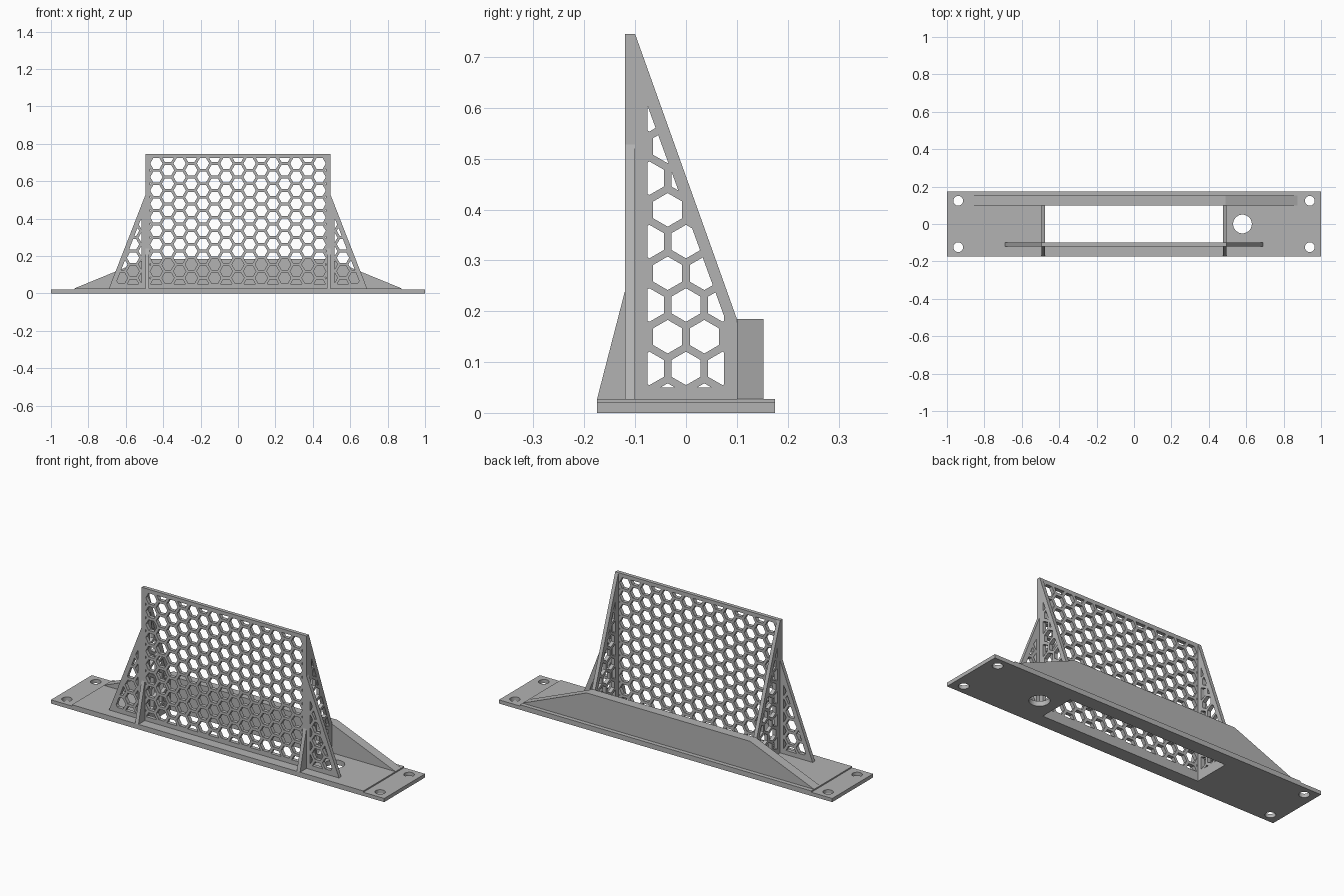
import bpy, bmesh
from math import sin, cos, pi
from mathutils import Matrix, Vector

cube = bpy.data.objects.get("Cube")
if cube:
    bpy.data.objects.remove(cube, do_unlink=True)

grey = bpy.data.materials.new("plain_grey")
grey.use_nodes = True
colour = (0.45, 0.45, 0.45, 1)
grey.diffuse_color = colour
grey.node_tree.nodes["Principled BSDF"].inputs["Base Color"].default_value = colour

PITCH, HEX_R = 0.072, 0.033
STEP = PITCH * sin(pi / 3)

# Columns hold the drawing axes and the extrusion axis
PLANES = {
    "XY": Matrix(((1, 0, 0), (0, 1, 0), (0, 0, 1))),
    "XZ": Matrix(((1, 0, 0), (0, 0, -1), (0, 1, 0))),
    "YZ": Matrix(((0, 0, 1), (1, 0, 0), (0, 1, 0))),
}


def sheet(name, plane, outline, holes, low, high):
    """Flat outline with holes, thickened from low to high along the third axis."""
    curve = bpy.data.curves.new(name + "_profile", "CURVE")
    curve.dimensions = "2D"
    curve.fill_mode = "BOTH"
    curve.extrude = (high - low) / 2
    for loop in [outline] + holes:
        spline = curve.splines.new("POLY")
        spline.points.add(len(loop) - 1)
        for point, (u, v) in zip(spline.points, loop):
            point.co = (u, v, 0, 1)
        spline.use_cyclic_u = True
    helper = bpy.data.objects.new(name + "_helper", curve)
    bpy.context.scene.collection.objects.link(helper)
    deps = bpy.context.evaluated_depsgraph_get()
    mesh = bpy.data.meshes.new_from_object(helper.evaluated_get(deps))
    bpy.data.objects.remove(helper, do_unlink=True)

    middle = (low + high) / 2 * (-1 if plane == "XZ" else 1)
    bm = bmesh.new()
    bm.from_mesh(mesh)
    bmesh.ops.remove_doubles(bm, verts=bm.verts, dist=1e-5)
    bmesh.ops.translate(bm, verts=bm.verts, vec=(0, 0, middle))
    bmesh.ops.transform(bm, verts=bm.verts, matrix=PLANES[plane].to_4x4())
    bmesh.ops.recalc_face_normals(bm, faces=bm.faces)
    for face in bm.faces:
        face.smooth = False
        face.material_index = 0
    bm.to_mesh(mesh)
    bm.free()
    mesh.name = name
    mesh.materials.clear()
    mesh.materials.append(grey)
    obj = bpy.data.objects.new(name, mesh)
    bpy.context.scene.collection.objects.link(obj)
    return obj


def ring(u, v, radius, count, turn=0.0):
    return [(u + radius * cos(turn + 2 * pi * i / count),
             v + radius * sin(turn + 2 * pi * i / count)) for i in range(count)]


def rect(u, v0, v1):
    return [(-u, v0), (u, v0), (u, v1), (-u, v1)]


def clip(poly, region):
    """Keep the part of poly inside a convex anticlockwise region."""
    for i, start in enumerate(region):
        a = Vector(start)
        edge = Vector(region[(i + 1) % len(region)]) - a
        side = [edge.cross(Vector(p) - a) for p in poly]
        kept = []
        for j, p in enumerate(poly):
            k = (j + 1) % len(poly)
            if side[j] >= 0:
                kept.append(p)
            if side[j] * side[k] < 0:
                t = side[j] / (side[j] - side[k])
                kept.append(tuple(Vector(p).lerp(Vector(poly[k]), t)))
        poly = kept
        if len(poly) < 3:
            return []
    return poly


def area(poly):
    return abs(sum(Vector(p).cross(Vector(poly[i - 1])) for i, p in enumerate(poly))) / 2


def honeycomb(region, origin, upright):
    """Hexagons on a staggered grid, trimmed to the region."""
    cells = []
    for k in range(-14, 15):
        for j in range(-14, 15):
            across, along = k * STEP, (j + (k % 2) / 2) * PITCH
            if upright:
                cell = ring(along, origin + across, HEX_R, 6, pi / 6)
            else:
                cell = ring(across, origin + along, HEX_R, 6)
            cell = clip(cell, region)
            if cell and area(cell) > 2e-5:
                cells.append(cell)
    return cells


# Base plate with window, cable hole and bolt holes, plus its raised pad
openings = [rect(0.475, -0.1, 0.1), ring(0.58, 0, 0.05, 40)]
bolts = [ring(x, y, 0.026, 32) for x in (-0.94, 0.94) for y in (-0.124, 0.124)]
sheet("base_plate", "XY", rect(1, -0.175, 0.175), openings + bolts, 0, 0.02)
sheet("raised_pad", "XY", rect(0.875, -0.175, 0.175), openings, 0.02, 0.027)

# Solid back wall with sloping ends
sheet("back_wall", "XZ",
      [(-0.875, 0.027), (0.875, 0.027), (0.49, 0.185), (-0.49, 0.185)], [], 0.1, 0.152)

# Perforated front panel
sheet("front_panel", "XZ", rect(0.476, 0.027, 0.745),
      honeycomb(rect(0.47, 0.05, 0.725), 0.083, False), -0.12, -0.1)

# Side walls with front fins, and outer braces
wall = [(-0.175, 0.027), (0.1, 0.027), (0.1, 0.185),
        (-0.1, 0.745), (-0.12, 0.745), (-0.12, 0.24)]
wall_cells = honeycomb([(-0.076, 0.05), (0.075, 0.05), (0.075, 0.19), (-0.076, 0.605)],
                       0.0875, True)
brace = [(0.494, 0.027), (0.69, 0.027), (0.494, 0.53)]
brace_cut = [(0.515, 0.05), (0.654, 0.05), (0.515, 0.409)]
for s, label in ((1, "left"), (-1, "right")):
    inner, outer = sorted((s * 0.475, s * 0.495))
    sheet(label + "_side_wall", "YZ", wall, wall_cells, inner, outer)
    outline, region = ([(s * x, z) for x, z in pts][::s] for pts in (brace, brace_cut))
    sheet(label + "_brace", "XZ", outline, honeycomb(region, 0.083, False), -0.12, -0.1)
